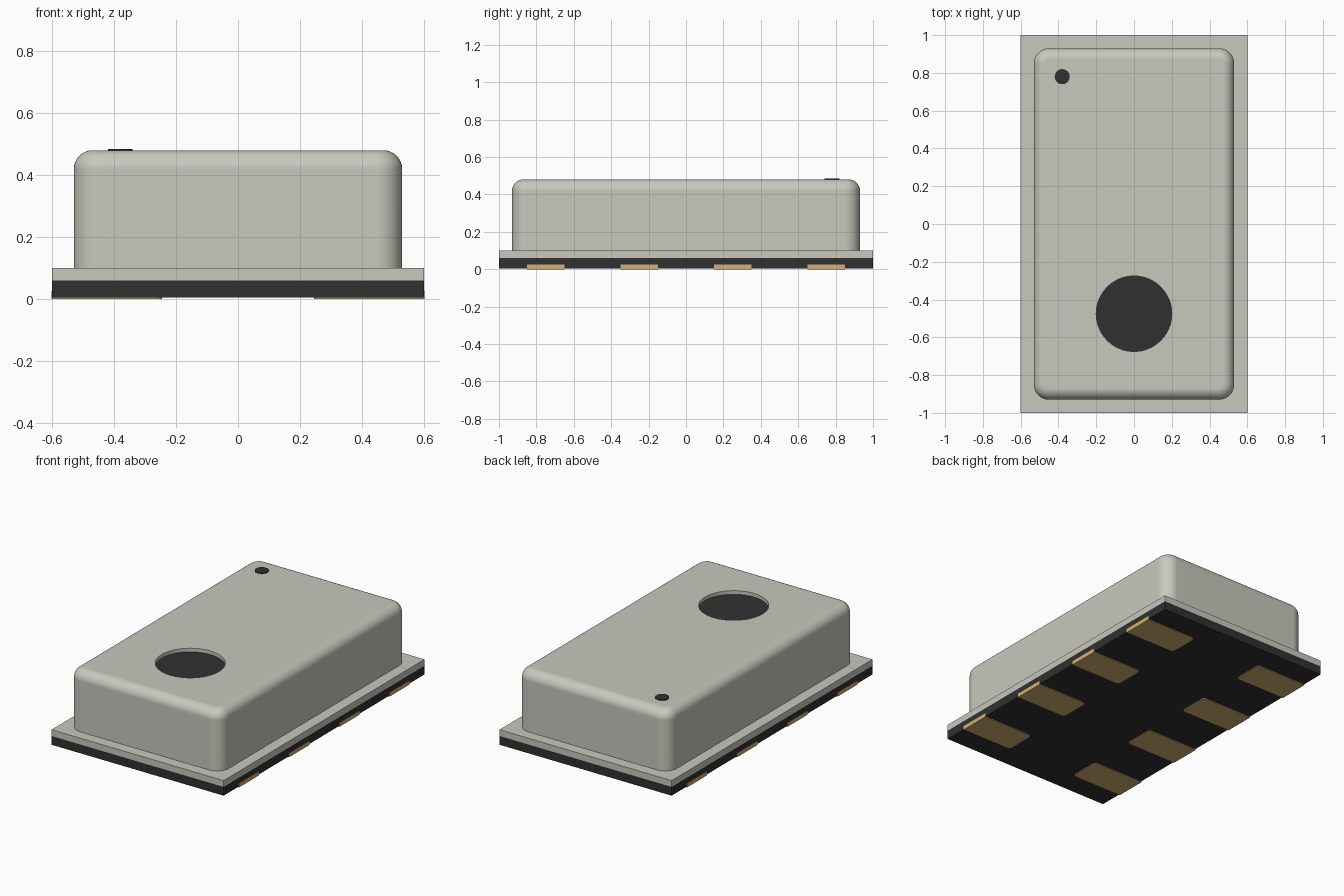
import bpy
import bmesh
from math import radians
from mathutils import Matrix, Vector

if "Cube" in bpy.data.objects:
    bpy.data.objects.remove(bpy.data.objects["Cube"], do_unlink=True)


def material(name, rgb):
    m = bpy.data.materials.new(name)
    m.use_nodes = True
    m.diffuse_color = (*rgb, 1)
    m.node_tree.nodes["Principled BSDF"].inputs["Base Color"].default_value = (*rgb, 1)
    return m


metal = material("pale metal", (0.58, 0.58, 0.515))
black = material("dark board", (0.03, 0.03, 0.031))
gold = material("gold contact", (0.65, 0.43, 0.17))


def finish(bm, name, mat):
    mesh = bpy.data.meshes.new(name)
    bm.to_mesh(mesh)
    bm.free()
    ob = bpy.data.objects.new(name, mesh)
    bpy.context.collection.objects.link(ob)
    if mat:
        mesh.materials.append(mat)
    return ob


def box_bm(lo, hi):
    lo, hi = Vector(lo), Vector(hi)
    bm = bmesh.new()
    bmesh.ops.create_cube(bm, size=1, matrix=Matrix.Translation((lo + hi) / 2)
                          @ Matrix.Diagonal((*(hi - lo), 1)))
    return bm


def round_edges(bm, test, radius, segments):
    edges = [e for e in bm.edges if test(*(v.co for v in e.verts))]
    bmesh.ops.bevel(bm, geom=edges, offset=radius, segments=segments,
                    profile=0.5, affect='EDGES', clamp_overlap=True)


def disc(name, x, y, z0, z1, radius, mat, sides=64):
    bm = bmesh.new()
    bmesh.ops.create_cone(bm, cap_ends=True, segments=sides, radius1=radius,
                          radius2=radius, depth=z1 - z0,
                          matrix=Matrix.Translation((x, y, (z0 + z1) / 2)))
    return finish(bm, name, mat)


def smooth(ob):
    bpy.ops.object.select_all(action='DESELECT')
    ob.select_set(True)
    bpy.context.view_layer.objects.active = ob
    bpy.ops.object.shade_smooth_by_angle(angle=radians(35))


# Circuit board and the metal flange on it
finish(box_bm((-0.6, -1, 0.005), (0.6, 1, 0.06)), "board", black)
finish(box_bm((-0.6, -1, 0.06), (0.6, 1, 0.1)), "lid_flange", metal)

# Lid: rounded upright corners, then a rounded top rim
TOP = 0.48
bm = box_bm((-0.53, -0.93, 0.1), (0.53, 0.93, TOP))
round_edges(bm, lambda a, b: abs(a.z - b.z) > 0.1, 0.08, 10)
round_edges(bm, lambda a, b: min(a.z, b.z) > TOP - 0.001, 0.06, 8)
lid = finish(bm, "lid", metal)

# Shallow round port pocket with a dark floor
PORT_Y, PORT_R, FLOOR = -0.475, 0.2, 0.455
cutter = disc("port_cutter", 0, PORT_Y, FLOOR, 0.6, PORT_R, None)
cutter.hide_render = True
cutter.hide_viewport = True
cut = lid.modifiers.new("port", 'BOOLEAN')
cut.operation = 'DIFFERENCE'
cut.solver = 'EXACT'
cut.object = cutter
bpy.context.view_layer.objects.active = lid
bpy.ops.object.modifier_apply(modifier=cut.name)
bpy.data.objects.remove(cutter, do_unlink=True)
smooth(lid)
weighted = lid.modifiers.new("flat_faces", 'WEIGHTED_NORMAL')
weighted.keep_sharp = True
smooth(disc("port_floor", 0, PORT_Y, FLOOR - 0.002, FLOOR + 0.002, PORT_R, black))

# Orientation dot
smooth(disc("orientation_dot", -0.38, 0.78, TOP - 0.002, TOP + 0.005, 0.04, black, 32))

# Contacts wrapping from the underside onto both long edges
for side, label in ((-1, "right"), (1, "left")):
    for i, y in enumerate((-0.75, -0.25, 0.25, 0.75)):
        xs = sorted((side * 0.245, side * 0.602))
        bm = box_bm((xs[0], y - 0.1, 0), (xs[1], y + 0.1, 0.025))
        round_edges(bm, lambda a, b: abs(a.z - b.z) > 0.01 and abs(a.x) < 0.3, 0.02, 4)
        round_edges(bm, lambda a, b: abs(a.x - b.x) > 0.2 and min(a.z, b.z) > 0.02,
                    0.008, 3)
        finish(bm, f"{label}_contact_{i + 1}", gold)
